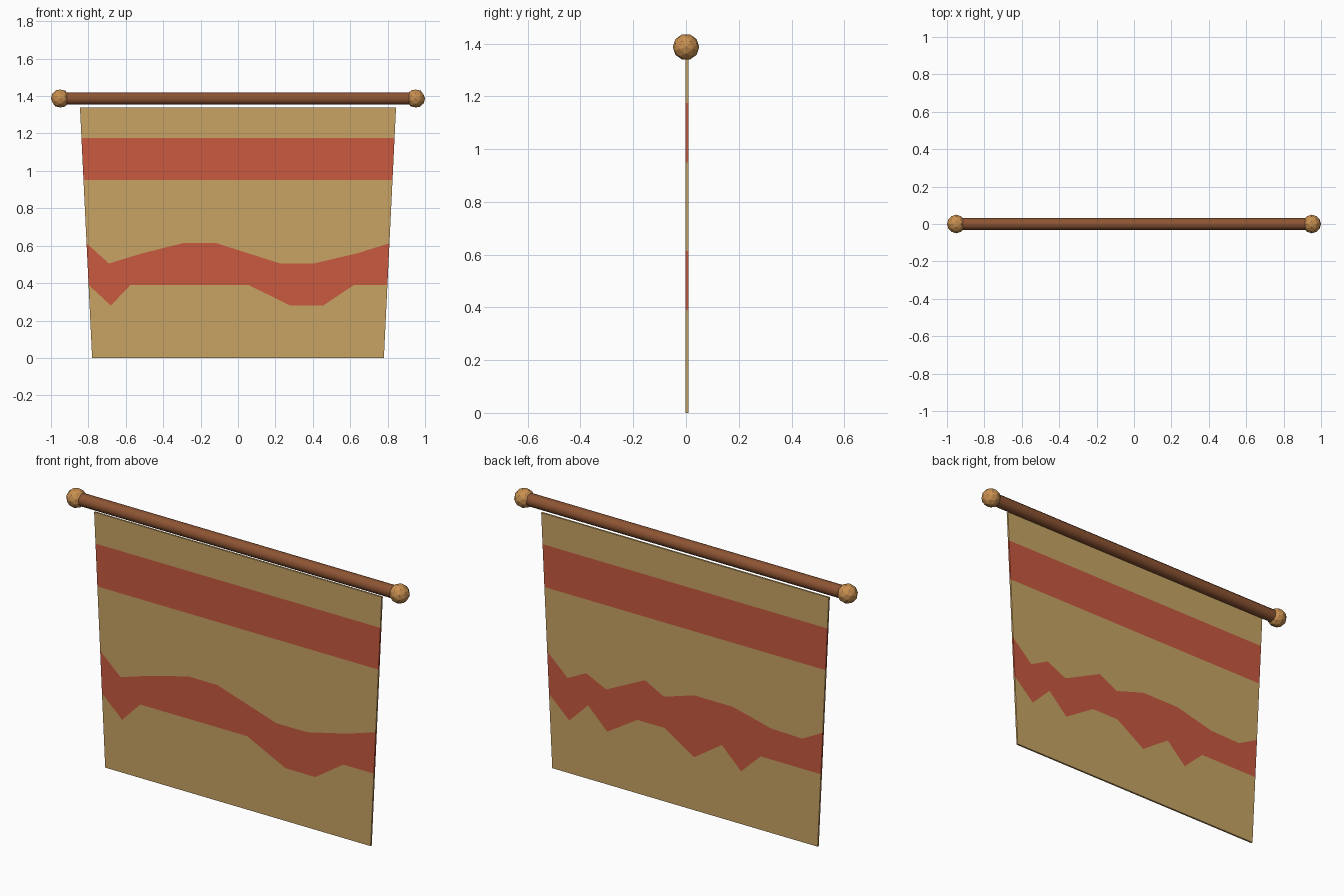
import bpy, bmesh, math

if "Cube" in bpy.data.objects:
    bpy.data.objects.remove(bpy.data.objects["Cube"])

def srgb(r, g, b):
    f = lambda c: c / 12.92 if c <= 0.04045 else ((c + 0.055) / 1.055) ** 2.4
    return (f(r / 255), f(g / 255), f(b / 255), 1)

def material(name, *rgb):
    m = bpy.data.materials.new(name)
    m.diffuse_color = srgb(*rgb)
    m.use_nodes = True
    m.node_tree.nodes["Principled BSDF"].inputs["Base Color"].default_value = m.diffuse_color
    return m

TAN = material("tan cloth", 200, 164, 101)
RED = material("red stripe", 200, 90, 64)
BROWN = material("dark wood", 141, 84, 51)
GOLD = material("light wood", 200, 143, 80)

ROD_Z = 1.387
HEIGHT = 1.34

def half_width(z):
    return 0.78 + 0.065 * z / HEIGHT

# Borders of the wavy stripe, left to right, without the end points
front_low = [(-.68, .28), (-.575, .39), (.055, .39), (.28, .28), (.455, .28), (.62, .39)]
front_high = [(-.69, .505), (-.51, .56), (-.29, .615), (-.12, .615),
              (.225, .505), (.405, .505), (.64, .56)]
back_low = [(-.445, .39), (-.33, .28), (-.217, .39), (-.053, .28), (.117, .39),
            (.28, .39), (.457, .28), (.569, .39), (.68, .28)]
back_high = [(-.69, .55), (-.505, .555), (-.28, .61), (-.053, .61), (.123, .555),
             (.235, .613), (.463, .503), (.58, .558), (.69, .503)]

# Cloth: five bands per side, every second band red
levels = [0, .39, .613, .95, 1.175, HEIGHT]
bm = bmesh.new()

def border_rows(y, low, high):
    inner = [[], low, high, [], [], []]
    rows = []
    for z, pts in zip(levels, inner):
        w = half_width(z)
        rows.append([bm.verts.new((x, y, h)) for x, h in [(-w, z)] + pts + [(w, z)]])
    return rows

front = border_rows(-0.001, front_low, front_high)
back = border_rows(0.009, back_low, back_high)
for i in range(5):
    a, b, c, d = front[i], front[i + 1], back[i], back[i + 1]
    faces = [a + b[::-1], c[::-1] + d,
             [a[-1], c[-1], d[-1], b[-1]], [c[0], a[0], b[0], d[0]]]
    for f in faces:
        bm.faces.new(f).material_index = i % 2
bm.faces.new([front[0][0], back[0][0], back[0][-1], front[0][-1]])
bm.faces.new([front[-1][0], front[-1][-1], back[-1][-1], back[-1][0]])
mesh = bpy.data.meshes.new("cloth")
bm.to_mesh(mesh)
bm.free()
mesh.materials.append(TAN)
mesh.materials.append(RED)
bpy.context.collection.objects.link(bpy.data.objects.new("cloth", mesh))

# Rod
bpy.ops.mesh.primitive_cylinder_add(vertices=12, radius=0.033, depth=1.9,
                                    location=(0, 0, ROD_Z), rotation=(0, math.pi / 2, 0))
rod = bpy.context.object
rod.name = "rod"
rod.data.materials.append(BROWN)
bpy.ops.object.shade_smooth_by_angle(angle=math.radians(40))

# Faceted end knobs
for side, name in ((-1, "left_knob"), (1, "right_knob")):
    bpy.ops.mesh.primitive_ico_sphere_add(subdivisions=2, radius=0.05,
                                          location=(side * 0.95, 0, ROD_Z),
                                          rotation=(0, side * math.pi / 2, 0))
    knob = bpy.context.object
    knob.name = name
    knob.data.materials.append(GOLD)
